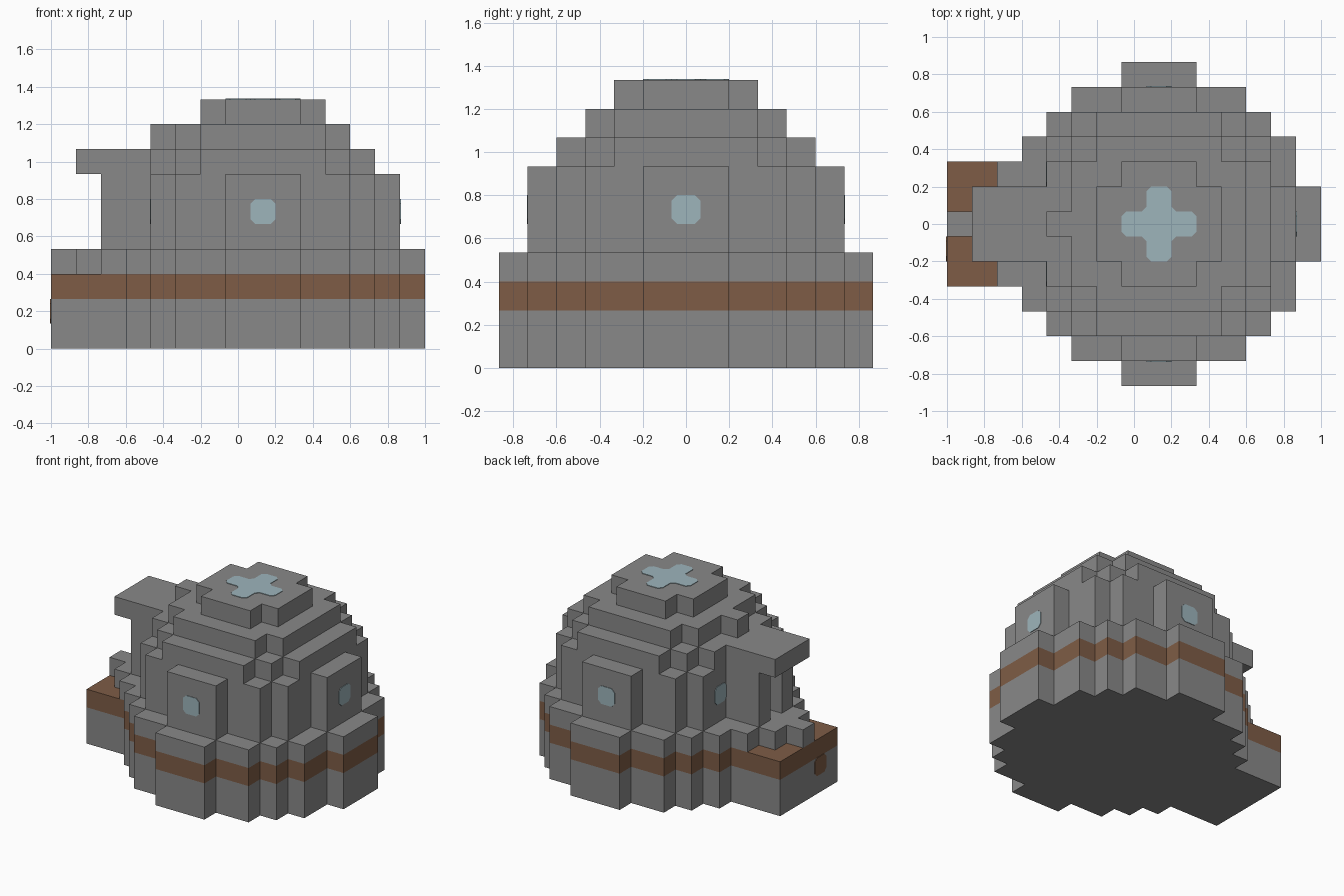
import bpy, bmesh
from mathutils import Matrix, Vector

old = bpy.data.objects.get("Cube")
if old:
    bpy.data.objects.remove(old, do_unlink=True)

U = 2 / 15                      # edge of one block
CX = U                          # dome axis in x


def material(name, rgb):
    m = bpy.data.materials.new(name)
    m.use_nodes = True
    m.diffuse_color = (*rgb, 1)
    m.node_tree.nodes["Principled BSDF"].inputs["Base Color"].default_value = (*rgb, 1)
    return m


STONE = material("stone grey", (0.25, 0.25, 0.25))
WOOD = material("wood brown", (0.21, 0.108, 0.061))
GLASS = material("pale blue glass", (0.34, 0.46, 0.5))


def prism(name, points, height, mat, matrix):
    """Extrude a flat outline upward, then place it."""
    bm = bmesh.new()
    face = bm.faces.new([bm.verts.new((x, y, 0)) for x, y in points])
    top = bmesh.ops.extrude_face_region(bm, geom=[face])["geom"]
    bmesh.ops.translate(bm, vec=(0, 0, height),
                        verts=[g for g in top if isinstance(g, bmesh.types.BMVert)])
    bmesh.ops.recalc_face_normals(bm, faces=bm.faces)
    bm.transform(matrix)
    mesh = bpy.data.meshes.new(name)
    bm.to_mesh(mesh)
    bm.free()
    mesh.materials.append(mat)
    obj = bpy.data.objects.new(name, mesh)
    bpy.context.collection.objects.link(obj)
    return obj


def block_outline(left, right):
    """Stepped plan from block reach per row, mirrored front to back."""
    n = len(right) - 1
    rows = range(-n, n + 1)
    pts = [(right[abs(r)] + 0.5, r + s) for r in rows for s in (-0.5, 0.5)]
    pts += [(-left[abs(r)] - 0.5, r + s) for r in reversed(rows) for s in (0.5, -0.5)]
    pts = [p for i, p in enumerate(pts) if p != pts[i - 1]]
    keep = []
    for i, p in enumerate(pts):     # drop points in the middle of straight runs
        a, b = pts[i - 1], pts[(i + 1) % len(pts)]
        if not (a[0] == p[0] == b[0] or a[1] == p[1] == b[1]):
            keep.append((p[0] * U, p[1] * U))
    return keep


def layer(name, z0, z1, left, right, mat=STONE):
    prism(name, block_outline(left, right), (z1 - z0) * U, mat,
          Matrix.Translation((CX, 0, z0 * U)))


def chamfer(points, c):
    """Cut every corner of an outline."""
    out = []
    for i, p in enumerate(points):
        p = Vector(p)
        for q in (points[i - 1], points[(i + 1) % len(points)]):
            out.append(tuple(p + (Vector(q) - p).normalized() * c))
    return out


def plate(name, points, mat, location, normal):
    """Thin plate on a face; local y stays up on walls."""
    z = Vector(normal)
    y = Vector((0, 1, 0)) if z.z else Vector((0, 0, 1))
    rot = Matrix((y.cross(z), y, z)).transposed().to_4x4()
    place = Matrix.Translation(Vector(location) + Vector((CX, 0, 0)))
    prism(name, points, 0.004, mat, place @ rot)


# Foundation with entrance platform, wooden band and upper rim
ring = [6, 6, 5, 5, 4, 3, 1]
platform = [8, 8, 8, 5, 4, 3, 1]
layer("foundation", 0, 2, platform, ring)
layer("wooden_band", 2, 3, platform, ring, WOOD)
layer("rim_and_doorstep", 3, 4, [8, 7, 6, 5, 4, 3, 1], ring)

# Walls with window bays and porch posts, then the stepped roof
layer("walls", 4, 7, [5, 6, 4, 4, 3, 1], [5, 5, 4, 4, 3, 1])
layer("lower_roof_and_canopy", 7, 8, [7, 7, 4, 3, 2], [4, 4, 4, 3, 2])
layer("middle_roof", 8, 9, [4, 3, 3, 2], [3, 3, 3, 2])
layer("roof_cap", 9, 10, [2, 2, 1], [2, 2, 1])

# Windows: three bays, two beside the door, and the cross skylight
pane = chamfer(block_outline([0], [0]), 0.025)
for name, x, y, normal in (("front_window", 0, -5.5, (0, -1, 0)),
                           ("back_window", 0, 5.5, (0, 1, 0)),
                           ("left_window", 5.5, 0, (1, 0, 0)),
                           ("door_window_back", -4.5, 2, (-1, 0, 0)),
                           ("door_window_front", -4.5, -2, (-1, 0, 0))):
    plate(name, pane, GLASS, (x * U, y * U, 5.5 * U), normal)
plate("skylight", chamfer(block_outline([1, 0], [1, 0]), 0.025), GLASS,
      (0, 0, 10 * U), (0, 0, 1))

# Wooden tab hanging below the band on the entrance side
plate("wooden_tab", chamfer(block_outline([0], [0]), 0.025), WOOD,
      (-8.5 * U, -U, 1.5 * U), (-1, 0, 0))
